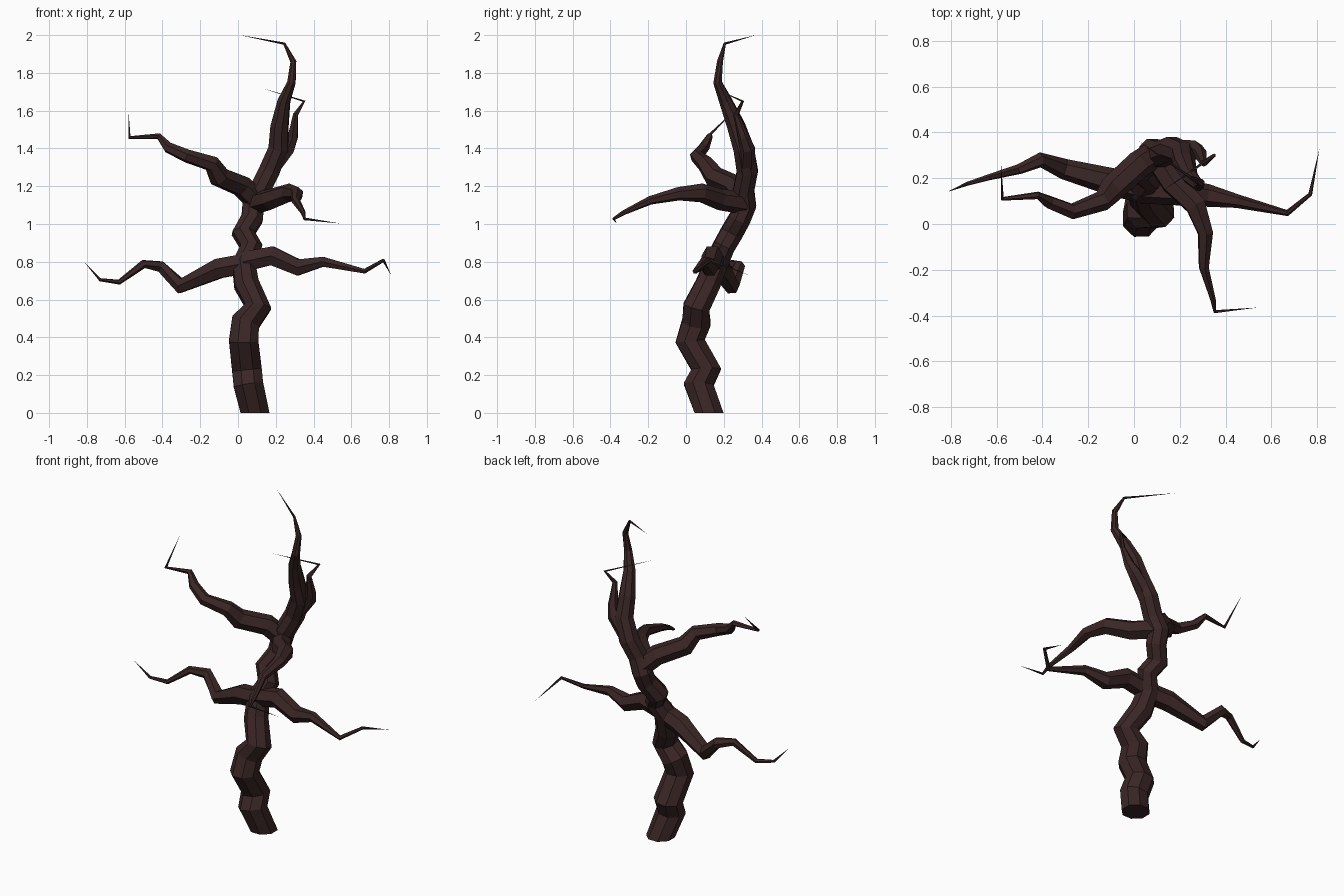
import bpy, bmesh, math
from mathutils import Vector

bark = bpy.data.materials.new("dark bark")
bark.diffuse_color = (0.043, 0.019, 0.019, 1)


def limb(name, pts, sides):
    """Tapered flat-faced tube through (x, y, z, radius) points, pointed at the end."""
    P = [Vector(p[:3]) for p in pts]
    bm = bmesh.new()
    rings, ref = [], None
    for i in range(len(P) - 1):
        nxt = (P[i + 1] - P[i]).normalized()
        prev = (P[i] - P[i - 1]).normalized() if i else nxt
        t = (nxt + prev).normalized()
        if i == 0 and P[0].z == 0:
            t = Vector((0, 0, 1))              # flat foot on the ground
        if ref is None:
            ref = Vector((1, 0, 0)) if abs(t.x) < 0.6 else Vector((0, 0, 1))
        u = (ref - t * ref.dot(t)).normalized()
        ref = u
        v = t.cross(u)
        ring = []
        for k in range(sides):
            a = 2 * math.pi * (k + 0.5) / sides
            ring.append(bm.verts.new(P[i] + (u * math.cos(a) + v * math.sin(a)) * pts[i][3]))
        rings.append(ring)
    tip = bm.verts.new(P[-1])
    bm.faces.new(rings[0][::-1])
    for a, b in zip(rings, rings[1:]):
        for k in range(sides):
            j = (k + 1) % sides
            bm.faces.new((a[k], a[j], b[j], b[k]))
    for k in range(sides):
        bm.faces.new((rings[-1][k], rings[-1][(k + 1) % sides], tip))
    bmesh.ops.recalc_face_normals(bm, faces=bm.faces)
    me = bpy.data.meshes.new(name)
    bm.to_mesh(me)
    bm.free()
    me.materials.append(bark)
    bpy.context.collection.objects.link(bpy.data.objects.new(name, me))


# Crooked trunk running up to the top twig
limb("trunk", [
    (.09, .122, 0, .083), (.055, .067, .15, .085), (.047, .107, .23, .085),
    (.03, .022, .38, .084), (.04, .055, .48, .082), (.105, .055, .56, .076),
    (.045, .115, .68, .07), (.03, .16, .79, .066), (.07, .2, .88, .062),
    (.028, .24, .95, .064), (.075, .285, 1.03, .062), (.08, .315, 1.1, .062),
    (.115, .305, 1.18, .06), (.165, .325, 1.28, .06), (.215, .305, 1.4, .057),
    (.22, .265, 1.52, .05), (.243, .21, 1.65, .036), (.283, .167, 1.75, .024),
    (.293, .18, 1.86, .017), (.245, .205, 1.955, .007), (.01, .37, 2.0, 0)], 8)

# Lower branches
limb("lower_left_branch", [
    (.04, .15, .79, .06), (-.1, .185, .765, .06), (-.305, .24, .672, .045),
    (-.41, .28, .775, .033), (-.5, .24, .788, .023), (-.63, .205, .692, .014),
    (-.73, .175, .705, .009), (-.815, .14, .8, 0)], 6)
limb("lower_right_branch", [
    (.03, .15, .8, .06), (.18, .14, .832, .058), (.32, .125, .77, .05),
    (.45, .1, .8, .03), (.67, .048, .75, .014), (.77, .13, .808, .009),
    (.81, .33, .73, 0)], 6)

# Upper branches
limb("upper_left_branch", [
    (.1, .31, 1.12, .06), (.02, .26, 1.2, .06), (-.1, .15, 1.25, .058),
    (-.14, .1, 1.32, .045), (-.27, .055, 1.36, .036), (-.37, .095, 1.405, .03),
    (-.42, .125, 1.465, .017), (-.575, .11, 1.457, .009), (-.58, .255, 1.6, 0)], 6)
limb("front_branch", [
    (.09, .31, 1.11, .06), (.17, .18, 1.13, .057), (.27, .08, 1.165, .05),
    (.312, -.04, 1.16, .036), (.305, -.19, 1.125, .023), (.345, -.33, 1.06, .013),
    (.353, -.383, 1.027, .008), (.54, -.365, 1.003, 0)], 6)
limb("upper_right_branch", [
    (.18, .32, 1.3, .05), (.265, .325, 1.4, .04), (.29, .305, 1.46, .03),
    (.305, .265, 1.58, .015), (.35, .3, 1.65, .008), (.125, .145, 1.72, 0)], 6)
